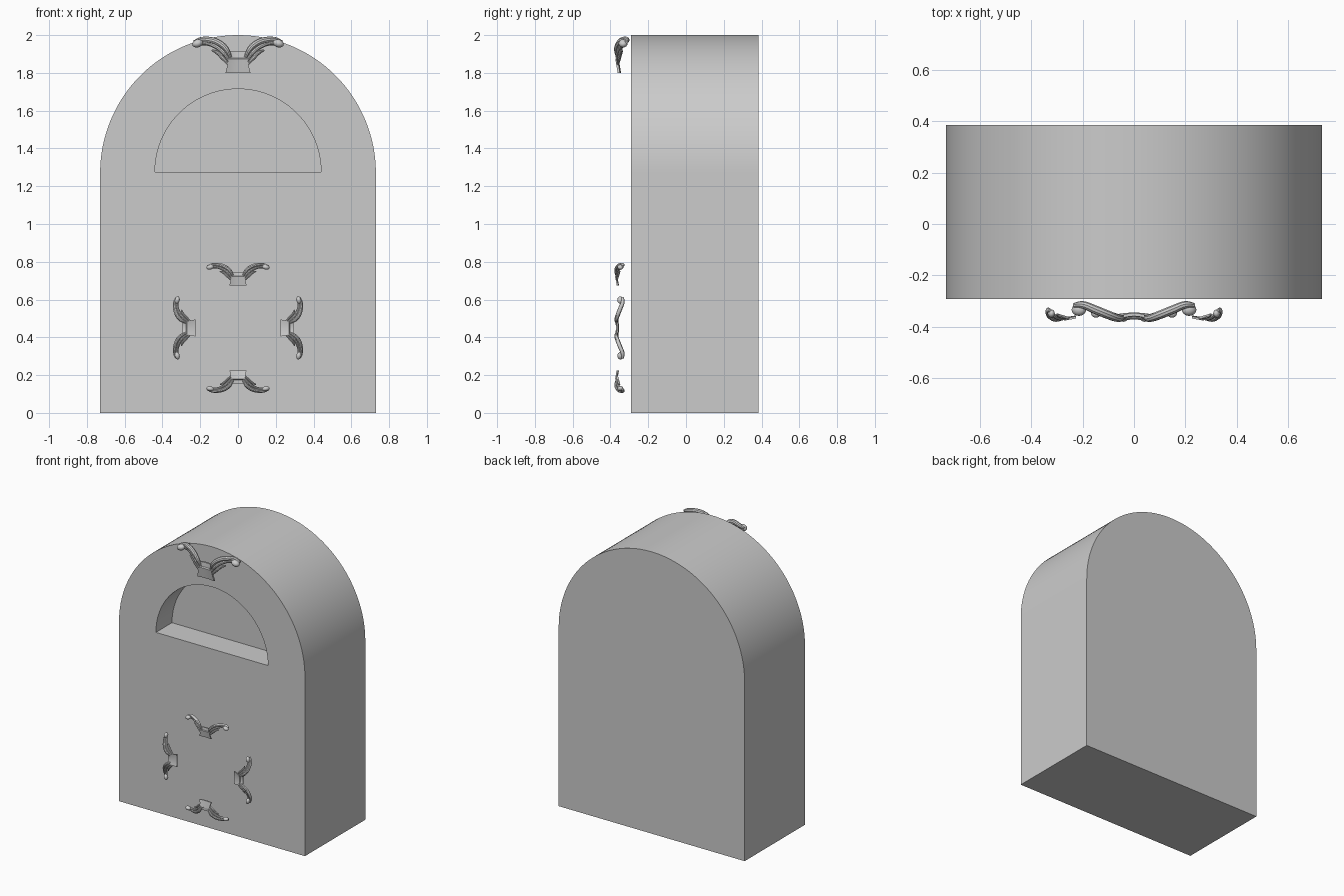
import bpy, bmesh
from math import pi, sin, cos
from mathutils import Matrix, Vector

if "Cube" in bpy.data.objects:
    bpy.data.objects.remove(bpy.data.objects["Cube"])

FRONT, BACK = -0.292, 0.385


def finish(obj, angle=0.6):
    bpy.ops.object.select_all(action='DESELECT')
    obj.select_set(True)
    bpy.context.view_layer.objects.active = obj
    bpy.ops.object.shade_smooth_by_angle(angle=angle)


def extrude_profile(name, pts, y0, y1):
    bm = bmesh.new()
    face = bm.faces.new([bm.verts.new((x, y0, z)) for x, z in pts])
    ext = bmesh.ops.extrude_face_region(bm, geom=[face])
    bmesh.ops.translate(bm, vec=(0, y1 - y0, 0),
                        verts=[g for g in ext['geom'] if isinstance(g, bmesh.types.BMVert)])
    bmesh.ops.recalc_face_normals(bm, faces=bm.faces)
    me = bpy.data.meshes.new(name)
    bm.to_mesh(me)
    bm.free()
    obj = bpy.data.objects.new(name, me)
    bpy.context.collection.objects.link(obj)
    return obj


def arc(r, zc, n):
    return [(r * cos(pi * i / n), zc + r * sin(pi * i / n)) for i in range(n + 1)]


# arched body with a half-round niche
body = extrude_profile("arched_body", [(-0.73, 0), (0.73, 0)] + arc(0.73, 1.27, 64), FRONT, BACK)
cutter = extrude_profile("niche_cutter", arc(0.44, 1.275, 48), FRONT - 0.1, FRONT + 0.18)
cutter.hide_render = True
mod = body.modifiers.new("niche", 'BOOLEAN')
mod.operation = 'DIFFERENCE'
mod.solver = 'EXACT'
mod.object = cutter
bpy.context.view_layer.objects.active = body
bpy.ops.object.modifier_apply(modifier="niche")
bpy.data.objects.remove(cutter)
finish(body)

# leaf strands of one scroll arm: (sideways, depth, up, radius)
STRANDS = [
    [(.040, .016, .080, .009), (.062, .012, .125, .015), (.100, .025, .158, .017),
     (.150, .045, .174, .017), (.200, .064, .174, .015), (.234, .062, .162, .009)],
    [(.044, .016, .060, .008), (.078, .018, .108, .012), (.125, .036, .143, .013),
     (.170, .052, .157, .012), (.205, .054, .152, .008)],
    [(.050, .018, .045, .007), (.082, .024, .080, .011), (.110, .032, .108, .011),
     (.138, .040, .120, .005)],
]
# keystone plate rows: (half width, depth, up)
PLATE = [(.066, .016, 0), (.060, .012, .025), (.055, .008, .050), (.053, .004, .074),
         (.046, .012, .080), (.040, .014, .112)]


def ornament_mesh():
    cu = bpy.data.curves.new("strands", 'CURVE')
    cu.dimensions = '3D'
    cu.bevel_depth = 1.0
    cu.bevel_resolution = 3
    cu.resolution_u = 6
    cu.use_fill_caps = True
    for side in (-1, 1):
        for strand in STRANDS:
            sp = cu.splines.new('BEZIER')
            sp.bezier_points.add(len(strand) - 1)
            for p, (u, w, v, r) in zip(sp.bezier_points, strand):
                p.co = (side * u, w, v)
                p.radius = r
                p.handle_left_type = p.handle_right_type = 'AUTO'
    tmp = bpy.data.objects.new("strands", cu)
    bpy.context.collection.objects.link(tmp)
    bpy.context.view_layer.update()
    me = bpy.data.meshes.new_from_object(tmp.evaluated_get(bpy.context.evaluated_depsgraph_get()))
    bm = bmesh.new()
    bm.from_mesh(me)
    bpy.data.objects.remove(tmp)
    # curled knobs at the arm tips
    for side in (-1, 1):
        bmesh.ops.create_uvsphere(
            bm, u_segments=16, v_segments=10, radius=1,
            matrix=Matrix.Translation((side * .214, .045, .156)) @
            Matrix.Rotation(side * .3, 4, 'Y') @ Matrix.Diagonal((.029, .024, .021, 1)))
    # flared keystone plate, dished across its width
    n = 8
    layers = []
    for thick in (0, .012):
        layers.append([[bm.verts.new((h * (2 * i / n - 1),
                                      w + thick + .006 * (1 - (2 * i / n - 1) ** 2), v))
                        for i in range(n + 1)] for h, w, v in PLATE])
    for grid in layers:
        for a, b in zip(grid, grid[1:]):
            for i in range(n):
                bm.faces.new((a[i], a[i + 1], b[i + 1], b[i]))

    def rim(g):
        return g[0] + [r[-1] for r in g[1:-1]] + g[-1][::-1] + [r[0] for r in g[-2:0:-1]]
    f, b = rim(layers[0]), rim(layers[1])
    for i in range(len(f)):
        j = (i + 1) % len(f)
        bm.faces.new((f[i], f[j], b[j], b[i]))
    bmesh.ops.recalc_face_normals(bm, faces=bm.faces)
    bm.to_mesh(me)
    bm.free()
    return me


def place(name, mesh, matrix):
    me = mesh.copy()
    me.transform(matrix)
    obj = bpy.data.objects.new(name, me)
    bpy.context.collection.objects.link(obj)
    finish(obj)


scroll = ornament_mesh()
# large crest at the top of the arch
place("top_crest", scroll, Matrix.Translation((0, -0.378, 1.80)))
# ring of four small scrolls facing one centre
small = Matrix.Translation((0, 0, .225)) @ Matrix.Diagonal((.69, .68, .62, 1))
for k, name in enumerate(("upper", "right", "lower", "left")):
    place(name + "_scroll", scroll,
          Matrix.Translation((0, -0.378, .45)) @ Matrix.Rotation(k * pi / 2, 4, 'Y') @ small)
